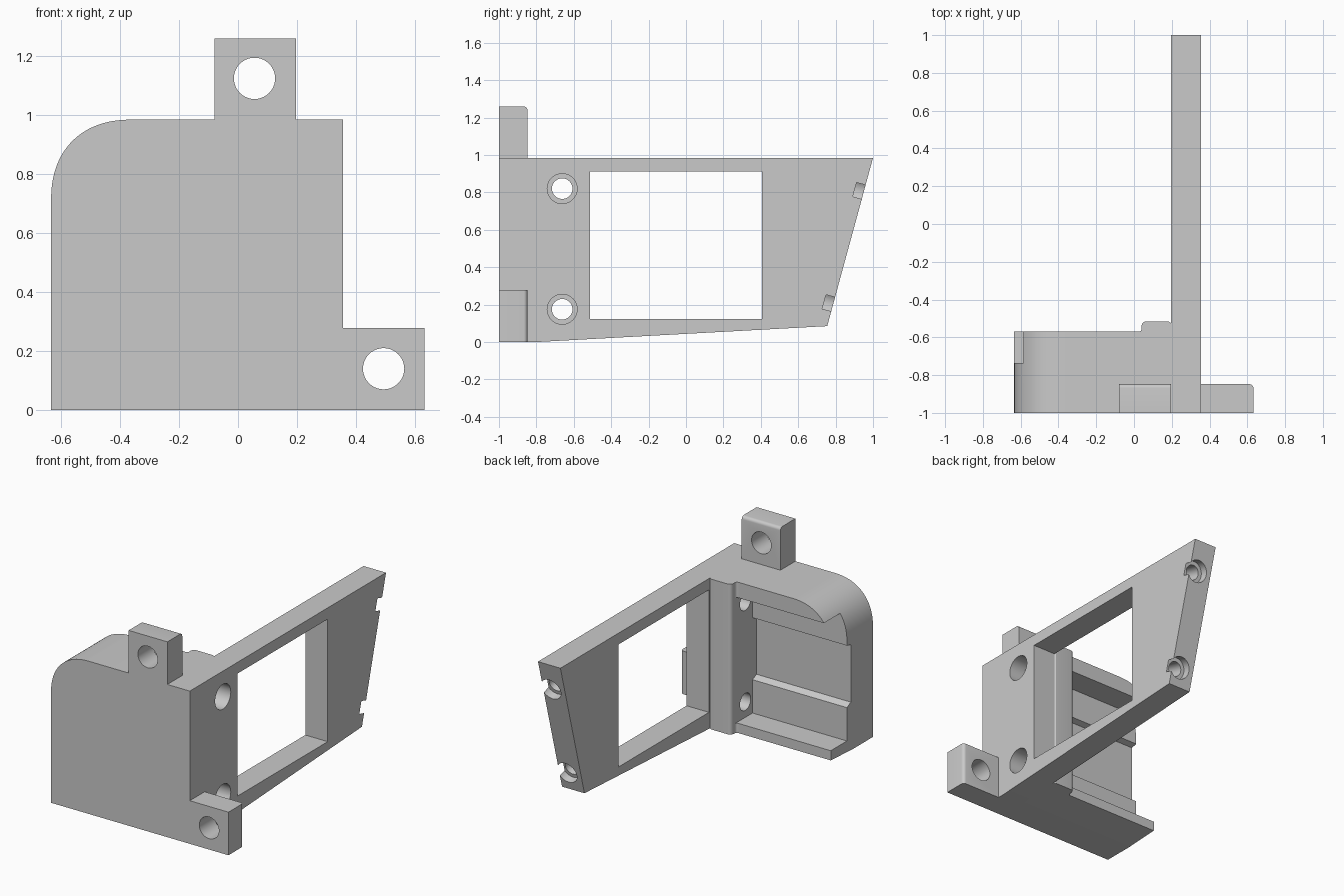
import bpy, bmesh, math
from mathutils import Vector

old = bpy.data.objects.get("Cube")
if old:
    bpy.data.objects.remove(old, do_unlink=True)

GREY = (0.59, 0.59, 0.59, 1)
mat = bpy.data.materials.new("plain grey")
mat.diffuse_color = GREY
mat.use_nodes = True
mat.node_tree.nodes["Principled BSDF"].inputs["Base Color"].default_value = GREY


def finish(name, bm):
    bmesh.ops.recalc_face_normals(bm, faces=bm.faces)
    mesh = bpy.data.meshes.new(name)
    bm.to_mesh(mesh)
    bm.free()
    mesh.materials.append(mat)
    obj = bpy.data.objects.new(name, mesh)
    bpy.context.collection.objects.link(obj)
    return obj


def prism(name, pts, axis, lo, hi):
    """Extrude a closed 2D outline along an axis."""
    place = {"x": lambda a, b, t: (t, a, b),
             "y": lambda a, b, t: (a, t, b),
             "z": lambda a, b, t: (a, b, t)}[axis]
    bm = bmesh.new()
    face = bm.faces.new([bm.verts.new(place(a, b, lo)) for a, b in pts])
    geo = bmesh.ops.extrude_face_region(bm, geom=[face])["geom"]
    move = Vector(place(0, 0, hi - lo))
    bmesh.ops.translate(bm, vec=move, verts=[v for v in geo if isinstance(v, bmesh.types.BMVert)])
    return finish(name, bm)


def arc(cx, cy, r, start, end, n=8, power=1.0):
    """Arc points; a power below 1 gives a squarer curve."""
    pts = []
    for i in range(n + 1):
        a = math.radians(start + (end - start) * i / n)
        c, s = math.cos(a), math.sin(a)
        pts.append((cx + r * math.copysign(abs(c) ** power, c),
                    cy + r * math.copysign(abs(s) ** power, s)))
    return pts


def circle(cx, cy, r, n=40):
    return arc(cx, cy, r, 0, 360, n)[:-1]


def rect(a0, a1, b0, b1):
    return [(a0, b0), (a1, b0), (a1, b1), (a0, b1)]


def rod(name, centre, direction, r, depth):
    """Cylinder centred on a point, along a direction."""
    bm = bmesh.new()
    bmesh.ops.create_cone(bm, cap_ends=True, segments=40, radius1=r, radius2=r, depth=2 * depth)
    bm.transform(direction.to_track_quat("Z", "Y").to_matrix().to_4x4())
    bmesh.ops.translate(bm, vec=centre, verts=bm.verts)
    return finish(name, bm)


def cut(obj, *cutters):
    for cutter in cutters:
        cutter.hide_render = True
        mod = obj.modifiers.new("cut", "BOOLEAN")
        mod.operation, mod.solver, mod.object = "DIFFERENCE", "EXACT", cutter
        bpy.context.view_layer.objects.active = obj
        bpy.ops.object.modifier_apply(modifier=mod.name)
        bpy.data.objects.remove(cutter, do_unlink=True)


LEFT, INNER, OUTER, RIGHT, TOP = -0.634, 0.196, 0.356, 0.632, 0.985
TAB_BACK = -0.848
SCREW_Y, SCREW_Z = -0.662, (0.175, 0.82)

# Front block with one large rounded corner
corner = arc(LEFT + 0.275, TOP - 0.275, 0.275, 90, 180, 32, 0.88)
block = prism("front_block", [(LEFT, 0), (INNER, 0), (INNER, TOP)] + corner, "y", -1, -0.57)

# Cavity open to the back and side, with a deeper band at mid height
pocket = [(-0.4, 0.075), (-0.4, 0.885), (-0.735, 0.885), (-0.735, 0.69), (-0.775, 0.68),
          (-0.775, 0.31), (-0.735, 0.29), (-0.735, 0.075)]
cut(block, prism("pocket_cutter", pocket, "x", -0.8, 0.04))

# Thickened rib where the block meets the side wall
rib_plan = ([(INNER, -0.58), (0.025, -0.58), (0.025, -0.57)]
            + arc(0.025, -0.555, 0.015, 270, 360, 5)
            + arc(0.065, -0.54, 0.025, 180, 90, 5)
            + [(INNER - 0.015, -0.515), (INNER, -0.525)])
rib = prism("screw_rib", rib_plan, "z", 0, TOP)
cut(rib, prism("rib_pocket_cutter", rect(-0.7, -0.4, 0.075, 0.885), "x", 0, 0.04))

# Underside of block and rib follows the slope of the side wall
slope = [(-0.8, 0), (0.755, 0.085), (0.755, -0.2), (-0.8, -0.2)]
for part in (block, rib):
    cut(part, prism("slope_cutter", slope, "x", -1, 1))

# Long side wall with tapered base, slanted end and window
wall_outline = [(-1, 0), slope[0], slope[1], (1, TOP), (-1, TOP)]
wall = prism("side_wall", wall_outline, "x", INNER, OUTER)
cut(wall, prism("window_cutter", rect(-0.514, 0.406, 0.122, 0.912), "x", 0.1, 0.5))

# Counterbored screw holes through wall and block
for z in SCREW_Z:
    for part in (wall, block):
        cut(part, prism("screw_cutter", circle(SCREW_Y, z, 0.055), "x", 0, 0.5))
    cut(wall, prism("counterbore_cutter", circle(SCREW_Y, z, 0.08), "x", 0.25, 0.5))

# Stepped holes in the slanted end, breaking out of the outer face
slant = Vector((0, TOP - 0.085, -0.245)).normalized()
for z in (0.202, 0.802):
    y = 0.755 + (z - 0.085) * 0.245 / 0.9
    centre = Vector((0.298, y, z))
    cut(wall, rod("end_recess_cutter", centre, slant, 0.07, 0.05),
        rod("end_hole_cutter", centre, slant, 0.046, 0.17))

# Mounting tabs, each with a softened back outer edge
EDGE = arc(TAB_BACK - 0.02, -0.02, 0.02, 0, 90, 5)
top_tab = prism("top_tab", [(-1, TOP), (TAB_BACK, TOP)]
                + [(y, 1.26 + d) for y, d in EDGE] + [(-1, 1.26)], "x", -0.08, INNER)
cut(top_tab, prism("top_hole_cutter", circle(0.056, 1.125, 0.07), "y", -1.2, -0.7))
side_tab = prism("side_tab", [(OUTER, -1), (OUTER, TAB_BACK)]
                 + [(RIGHT + d, y) for y, d in EDGE] + [(RIGHT, -1)], "z", 0, 0.278)
cut(side_tab, prism("side_hole_cutter", circle(0.494, 0.14, 0.07), "y", -1.2, -0.7))

# Smooth the curves and keep edges crisp
for obj in (block, rib, wall, top_tab, side_tab):
    bpy.ops.object.select_all(action="DESELECT")
    obj.select_set(True)
    bpy.context.view_layer.objects.active = obj
    bpy.ops.object.shade_smooth_by_angle(angle=math.radians(30))
